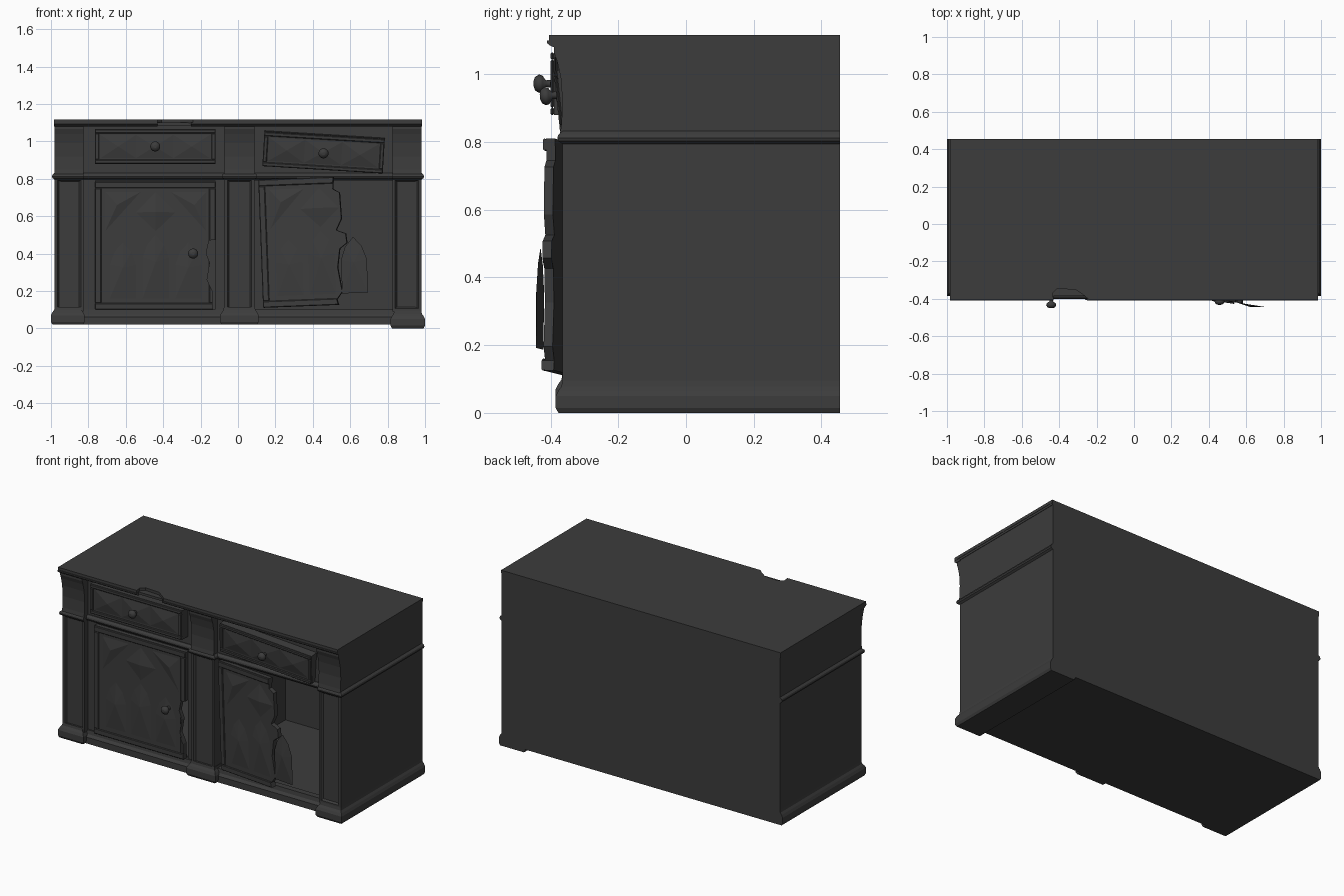
import bpy, bmesh, math
from mathutils import Matrix, Vector

if "Cube" in bpy.data.objects:
    bpy.data.objects.remove(bpy.data.objects["Cube"])

mat = bpy.data.materials.new("dark grey wood")
mat.use_nodes = True
GREY = (0.045, 0.045, 0.045, 1)
mat.diffuse_color = GREY
mat.node_tree.nodes["Principled BSDF"].inputs["Base Color"].default_value = GREY

FRONT, BACK, RECESS = -0.365, 0.455, -0.33
SIDE = 0.98


def finish(name, bm, matrix=None, bevel=0):
    bmesh.ops.recalc_face_normals(bm, faces=bm.faces)
    me = bpy.data.meshes.new(name)
    bm.to_mesh(me)
    bm.free()
    me.materials.append(mat)
    ob = bpy.data.objects.new(name, me)
    bpy.context.collection.objects.link(ob)
    if matrix:
        ob.matrix_world = matrix
    if bevel:
        mod = ob.modifiers.new("bevel", "BEVEL")
        mod.width, mod.segments = bevel, 1
    return ob


def loft(name, x0, x1, y0, y1, profile, sides=(1, 1), inset=None):
    """Stack of rectangles; profile gives (outset, z), the back stays flat."""
    bm = bmesh.new()
    rings = []
    for o, z in profile:
        a, b = x0 - o * sides[0], x1 + o * sides[1]
        rings.append([bm.verts.new((x, y, z)) for x, y in
                      ((a, y0 - o), (b, y0 - o), (b, y1), (a, y1))])
    bm.faces.new(rings[0])
    bm.faces.new(rings[-1])
    for lo, hi in zip(rings, rings[1:]):
        for i in range(4):
            j = (i + 1) % 4
            bm.faces.new((lo[i], lo[j], hi[j], hi[i]))
    if inset:
        bm.normal_update()
        bmesh.ops.recalc_face_normals(bm, faces=bm.faces)
        face = [f for f in bm.faces if f.normal.y < -0.9]
        bmesh.ops.inset_region(bm, faces=face, thickness=inset)
        bmesh.ops.inset_region(bm, faces=face, thickness=0.012, depth=-0.012)
    return finish(name, bm)


def box(name, x0, x1, y0, y1, z0, z1):
    return loft(name, x0, x1, y0, y1, [(0, z0), (0, z1)])


def prism(name, pts, y0, y1, matrix=None, bevel=0):
    """Outline in x and z, extruded along y."""
    bm = bmesh.new()
    face = bm.faces.new([bm.verts.new((x, y0, z)) for x, z in pts])
    ext = bmesh.ops.extrude_face_region(bm, geom=[face])["geom"]
    bmesh.ops.translate(bm, vec=(0, y1 - y0, 0),
                        verts=[v for v in ext if isinstance(v, bmesh.types.BMVert)])
    return finish(name, bm, matrix, bevel)


def relief(name, pts, y, height, matrix):
    """Shallow faceted carving rising to one point."""
    bm = bmesh.new()
    vs = [bm.verts.new((x, y, z)) for x, z in pts]
    mid = sum((v.co for v in vs), Vector()) / len(vs)
    top = bm.verts.new(mid + Vector((0, -height, 0)))
    bm.faces.new(vs)
    for i, v in enumerate(vs):
        bm.faces.new((v, vs[(i + 1) % len(vs)], top))
    return finish(name, bm, matrix)


def rect(x0, x1, z0, z1):
    return [(x0, z0), (x1, z0), (x1, z1), (x0, z1)]


def knob(name, x, z, y, matrix):
    """Turned knob pointing to the front."""
    bm = bmesh.new()
    prof = [(0.012, 0), (0.01, 0.02), (0.024, 0.03), (0.027, 0.04), (0.02, 0.052), (0.008, 0.056)]
    n, rings = 16, []
    for r, d in prof:
        rings.append([bm.verts.new((x + r * math.cos(k * math.tau / n), y - d,
                                    z + r * math.sin(k * math.tau / n))) for k in range(n)])
    for lo, hi in zip(rings, rings[1:]):
        for k in range(n):
            bm.faces.new((lo[k], lo[k - 1], hi[k - 1], hi[k]))
    bm.faces.new(rings[0])
    bm.faces.new(rings[-1])
    ob = finish(name, bm, matrix)
    for p in ob.data.polygons:
        p.use_smooth = len(p.vertices) == 4


def border(name, w, h, t, y, matrix):
    """Raised edge strips around a panel."""
    strips = [rect(0, w, 0, t), rect(0, w, h - t, h), rect(0, t, t, h - t), rect(w - t, w, t, h - t)]
    return [prism(f"{name}_border_{i}", s, y - 0.01, y, matrix, 0.004) for i, s in enumerate(strips)]


def door(name, matrix, missing):
    """Carved door; the missing outline is broken away."""
    w, h = 0.645, 0.685
    parts = [prism(name + "_panel", rect(0, w, 0, h), -0.012, 0.015, matrix)]
    parts += border(name, w, h, 0.035, -0.012, matrix)
    for i, x in enumerate((0.15, 0.325, 0.5)):
        tip = 0.4 if i == 1 else 0.36
        lancet = [(x - 0.07, 0.06), (x + 0.07, 0.06), (x + 0.07, tip - 0.12),
                  (x + 0.045, tip - 0.05), (x, tip), (x - 0.045, tip - 0.05), (x - 0.07, tip - 0.12)]
        parts.append(relief(f"{name}_lancet_{i}", lancet, -0.012, 0.012, matrix))
    kite = [(0.325, 0.42), (0.43, 0.52), (0.325, 0.63), (0.22, 0.52)]
    parts.append(relief(name + "_diamond", kite, -0.012, 0.014, matrix))
    for s in (-1, 1):
        tri = [(0.325 + s * a, b) for a, b in ((0.08, 0.63), (0.27, 0.63), (0.27, 0.42))]
        parts.append(relief(f"{name}_corner_{s}", tri, -0.012, 0.012, matrix))
    cutter = prism("break_cutter", missing, -0.1, 0.1, matrix)
    cutter.hide_render = True
    for ob in parts:
        mod = ob.modifiers.new("break", "BOOLEAN")
        mod.object, mod.solver = cutter, "EXACT"
    bpy.context.view_layer.update()
    deps = bpy.context.evaluated_depsgraph_get()
    for ob in parts:
        me = bpy.data.meshes.new_from_object(ob.evaluated_get(deps))
        ob.modifiers.clear()
        ob.data = me
    bpy.data.objects.remove(cutter)


def drawer(name, matrix):
    """Drawer front with a hipped, faceted field."""
    w, h = 0.645, 0.185
    prism(name + "_front", rect(0, w, 0, h), 0, 0.06, matrix)
    border(name, w, h, 0.022, 0, matrix)
    for i, (a, b) in enumerate(((0.03, 0.22), (0.22, 0.42), (0.42, 0.615))):
        relief(f"{name}_facet_{i}", rect(a, b, 0.03, h - 0.03), 0, 0.012, matrix)
    knob(name + "_knob", w / 2, h / 2, -0.004, matrix)


# Carcass
for s, label in ((-1, "right"), (1, "left")):
    xs = sorted((s * SIDE, s * 0.95))
    box(label + "_side", *xs, FRONT + 0.01, BACK, 0.03, 1.1)
box("back_panel", -SIDE, SIDE, BACK - 0.02, BACK, 0.02, 1.1)
box("divider", -0.03, 0.03, RECESS, BACK - 0.01, 0.05, 0.8)
box("floor", -SIDE, SIDE, RECESS, BACK, 0.02, 0.095)
box("middle_deck", -0.96, 0.96, RECESS, BACK - 0.01, 0.79, 0.82)

# Face frame
box("upper_frame", -0.9, 0.9, RECESS, RECESS + 0.03, 0.82, 1.1)
box("door_stile_outer", -0.84, -0.762, RECESS, RECESS + 0.03, 0.09, 0.8)
box("door_stile_inner", -0.122, -0.06, RECESS, RECESS + 0.03, 0.09, 0.8)
loft("bottom_rail", -0.9, 0.9, RECESS, RECESS + 0.03,
     [(0.025, 0.02), (0.025, 0.06), (0.012, 0.075), (0.008, 0.1), (0, 0.1)])

# Top with a chipped front edge
lip = [(0, 1.08), (0.012, 1.085), (0.02, 1.092), (0.02, 1.1)]
loft("top_bed", -0.983, 0.983, -0.385, BACK, [(0, 1.085), (0, 1.1)])
loft("top_lip_right", -0.983, -0.43, -0.39, -0.36, lip, (0, 0))
loft("top_lip_left", -0.25, 0.983, -0.39, -0.36, lip, (0, 0))
bm = bmesh.new()
outline = [(-0.985, -0.405), (-0.43, -0.405), (-0.435, -0.37), (-0.41, -0.345), (-0.31, -0.352),
           (-0.27, -0.38), (-0.24, -0.405), (0.985, -0.405), (0.985, BACK), (-0.985, BACK)]
f = bm.faces.new([bm.verts.new((x, y, 1.098)) for x, y in outline])
ext = bmesh.ops.extrude_face_region(bm, geom=[f])["geom"]
bmesh.ops.translate(bm, vec=(0, 0, 0.019), verts=[v for v in ext if isinstance(v, bmesh.types.BMVert)])
finish("top_board", bm)

# Pillars
for label, x0, x1 in (("right", -SIDE, -0.825), ("middle", -0.072, 0.088), ("left", 0.825, SIDE)):
    loft(label + "_pillar", x0, x1, FRONT, -0.28, [(0, 0.09), (0, 0.81)], inset=0.022)
    loft(label + "_pillar_head", x0, x1, FRONT, -0.28,
         [(0.008, 0.82), (0.003, 0.85), (0, 0.92), (0.005, 0.99), (0.016, 1.04), (0.025, 1.065), (0.025, 1.09)],
         (0, 0))

# Bases; the left one reaches lower and both outer ones run to the back
for label, x0, x1, z, back, sides in (("right", -SIDE, -0.84, 0.02, BACK, (1, 1)),
                                      ("middle", -0.075, 0.09, 0.02, -0.28, (1, 1)),
                                      ("left", 0.835, SIDE, 0, BACK, (1, 1))):
    loft(label + "_base", x0, x1, FRONT, -0.28 if label == "middle" else back,
         [(0.012, z), (0.02, z + 0.015), (0.02, z + 0.05), (0.012, z + 0.066), (0.003, z + 0.078), (0, z + 0.095)]
         , sides)

# Waist moulding around pillars, sides and rail
waist = [(0, 0.795), (0.012, 0.803), (0.015, 0.812), (0.012, 0.822), (0, 0.832)]
for label, x0, x1, y1, sides in (("right", -SIDE, -0.825, BACK, (1, 0)), ("left", 0.825, SIDE, BACK, (0, 1)),
                                 ("middle", -0.072, 0.088, -0.28, (1, 1))):
    loft(label + "_waist", x0, x1, FRONT, y1, waist, sides)
loft("rail_waist", -0.84, 0.84, RECESS - 0.005, RECESS + 0.03, waist, (0, 0))

# Drawers: one seated, one hanging askew
T, R = Matrix.Translation, Matrix.Rotation
drawer("right_drawer", T((-0.765, -0.39, 0.88)))
drawer("left_drawer", T((0.13, -0.362, 0.868)) @ R(math.radians(3.5), 4, "Y") @ R(math.radians(6), 4, "X"))

# Doors: one chipped, one half broken and swung out
chip = [(0.7, -0.05), (0.632, -0.05), (0.628, 0.1), (0.6, 0.16), (0.615, 0.25), (0.595, 0.3), (0.61, 0.37), (0.7, 0.38)]
place = T((-0.765, -0.338, 0.1))
door("right_door", place, chip)
knob("right_door_knob", 0.525, 0.3, -0.015, place)
torn = [(0.7, -0.05), (0.42, -0.05), (0.4, 0.03), (0.43, 0.07), (0.41, 0.2), (0.425, 0.3), (0.465, 0.33),
        (0.46, 0.38), (0.41, 0.4), (0.44, 0.46), (0.435, 0.6), (0.4, 0.62), (0.41, 0.75), (0.7, 0.75)]
door("left_door", T((0.137, -0.342, 0.11)) @ R(math.radians(-9), 4, "Z") @ R(math.radians(-2.2), 4, "Y"), torn)
